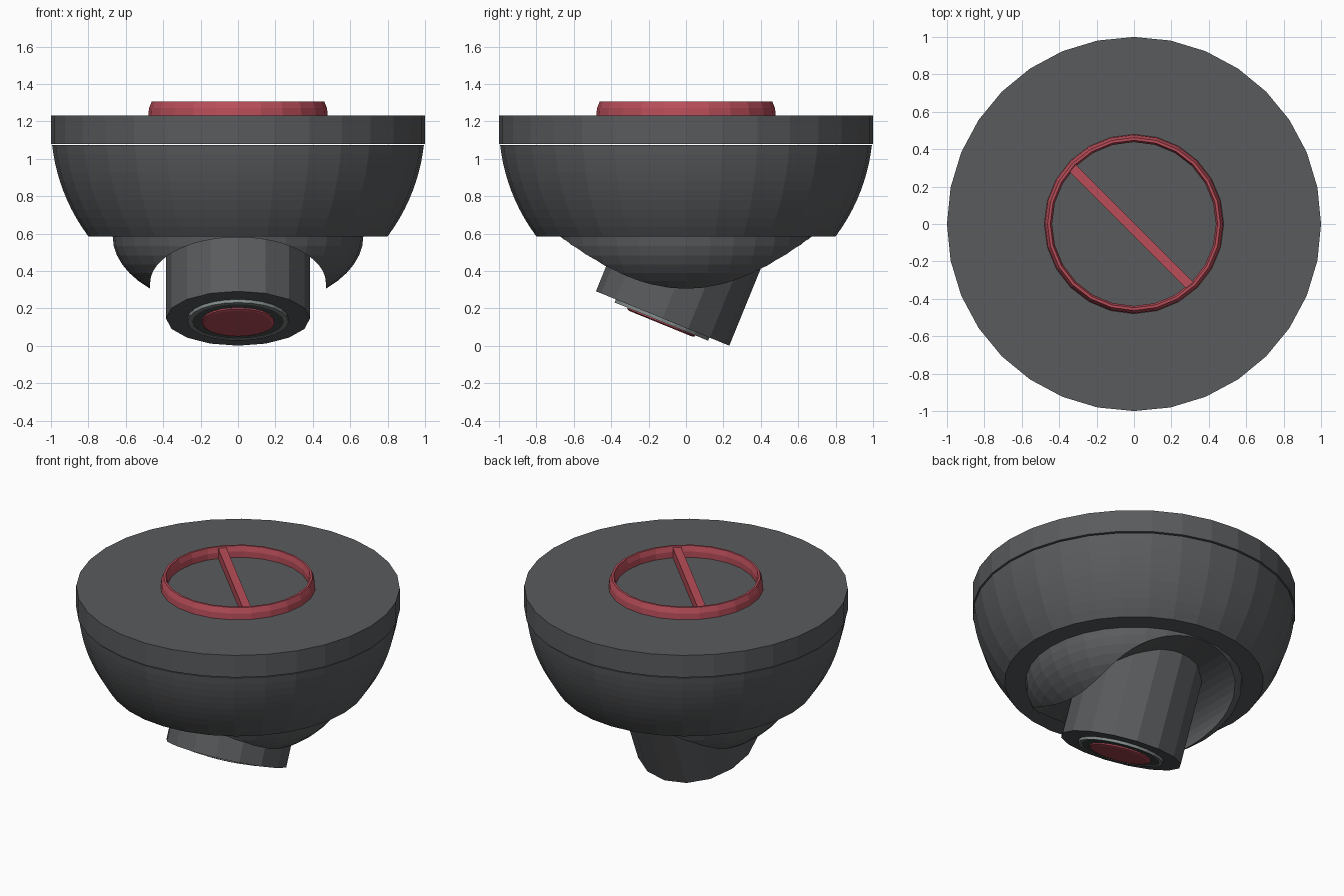
import bpy, bmesh, math
from mathutils import Matrix, Vector

if "Cube" in bpy.data.objects:
    bpy.data.objects.remove(bpy.data.objects["Cube"])


def material(name, rgb):
    m = bpy.data.materials.new(name)
    m.diffuse_color = (*rgb, 1)
    m.use_nodes = True
    m.node_tree.nodes["Principled BSDF"].inputs["Base Color"].default_value = m.diffuse_color
    return m


DARK = material("dark_grey", (0.10, 0.105, 0.11))
RIM = material("rim_grey", (0.22, 0.25, 0.25))
GLASS = material("glass_grey", (0.07, 0.08, 0.08))
RED = material("red", (0.48, 0.075, 0.10))


def finish(name, bm, mat, matrix=None):
    bmesh.ops.recalc_face_normals(bm, faces=bm.faces)
    me = bpy.data.meshes.new(name)
    bm.to_mesh(me)
    bm.free()
    ob = bpy.data.objects.new(name, me)
    bpy.context.collection.objects.link(ob)
    if mat:
        me.materials.append(mat)
    if matrix:
        ob.matrix_world = matrix
    return ob


def lathe(name, profile, sides, mat, matrix=None, closed=False):
    """Spin (radius, z) points; open profiles get flat caps."""
    bm = bmesh.new()
    rings = []
    for r, z in profile:
        rings.append([bm.verts.new((r * math.cos(2 * math.pi * i / sides),
                                    r * math.sin(2 * math.pi * i / sides), z))
                      for i in range(sides)])
    pairs = list(zip(rings, rings[1:]))
    if closed:
        pairs.append((rings[-1], rings[0]))
    else:
        bm.faces.new(rings[0])
        bm.faces.new(rings[-1])
    for a, b in pairs:
        for i in range(sides):
            j = (i + 1) % sides
            bm.faces.new((a[i], a[j], b[j], b[i]))
    return finish(name, bm, mat, matrix)


# Mounting plate and domed housing, with a thin seam between them
lathe("mounting_plate", [(1, 1.08), (1, 1.23)], 32, DARK)
dome = []
for i in range(11):
    z = 0.585 + (1.073 - 0.585) * i / 10
    dome.append((math.sqrt(1 - (1.185 - z) ** 2), z))
lathe("dome_housing", dome, 32, DARK)

# Lower ball socket with an arched channel running front to back
ball = [(0.67, 0.60)]
for i in range(12):
    a = math.radians(90 * i / 12)
    ball.append((0.67 * math.cos(a), 0.585 - 0.393 * math.sin(a)))
socket = lathe("ball_socket", ball, 32, DARK)

bm = bmesh.new()
arch = [(0.47, 0.0)]
for i in range(25):
    a = math.pi * i / 24
    arch.append((0.47 * math.cos(a), 0.335 + 0.245 * math.sin(a)))
arch.append((-0.47, 0.0))
face = bm.faces.new([bm.verts.new((x, -1, z)) for x, z in arch])
ext = bmesh.ops.extrude_face_region(bm, geom=[face])
bmesh.ops.translate(bm, vec=(0, 2, 0),
                    verts=[v for v in ext["geom"] if isinstance(v, bmesh.types.BMVert)])
cutter = finish("channel_cutter", bm, None)
cutter.hide_render = True
cutter.hide_viewport = True
cutter.display_type = 'WIRE'
cut = socket.modifiers.new("channel", 'BOOLEAN')
cut.operation = 'DIFFERENCE'
cut.solver = 'EXACT'
cut.object = cutter

# Tilted barrel: local z runs up the barrel from its front face
tilt = Matrix.Translation(Vector((0, -0.125, 0.146))) @ Matrix.Rotation(math.radians(-22.2), 4, 'X')
lathe("barrel", [(0.385, 0), (0.385, 0.62)], 16, DARK, tilt)
lathe("lens_rim", [(0.245, -0.018), (0.27, -0.018), (0.27, 0.01), (0.245, 0.01)],
      24, RIM, tilt, closed=True)
lathe("lens_plate", [(0.247, -0.016), (0.247, 0.01)], 24, GLASS, tilt)
lathe("red_lens", [(0.18, -0.03), (0.195, -0.024), (0.195, 0.0)], 24, RED, tilt)

# Red ring and diagonal bar on top
lathe("top_ring", [(0.48, 1.225), (0.476, 1.27), (0.462, 1.305),
                   (0.448, 1.305), (0.438, 1.27), (0.438, 1.225)],
      24, RED, closed=True)
bm = bmesh.new()
bmesh.ops.create_cube(bm, size=1, matrix=Matrix.Translation((-0.015, -0.015, 1.26))
                      @ Matrix.Rotation(math.radians(-45), 4, 'Z')
                      @ Matrix.Diagonal((0.89, 0.052, 0.07, 1)))
finish("diagonal_bar", bm, RED)
